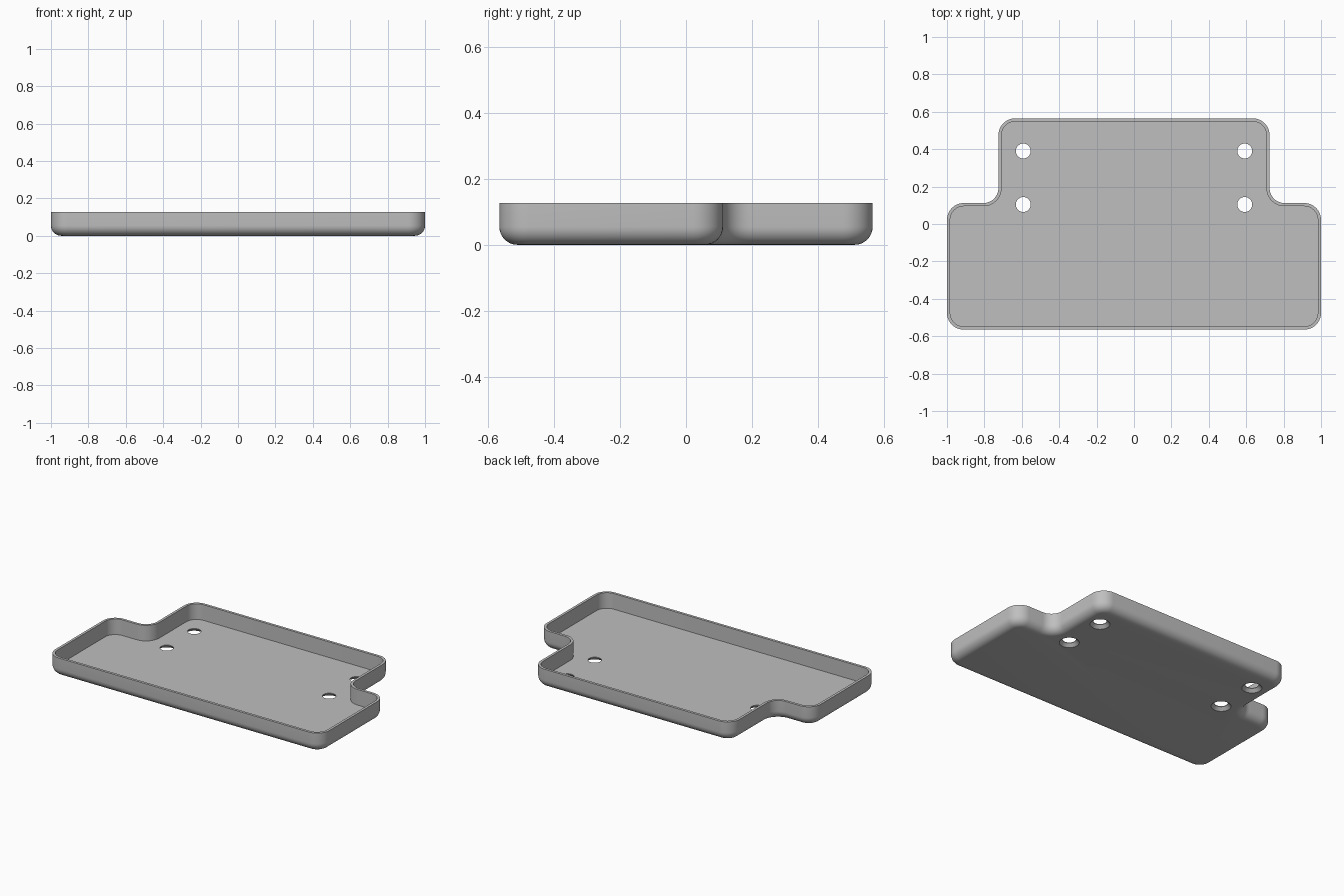
import bpy, bmesh, math

if "Cube" in bpy.data.objects:
    bpy.data.objects.remove(bpy.data.objects["Cube"])

HEIGHT, WALL, FLOOR, FILLET = 0.127, 0.017, 0.024, 0.055
R_OUT, R_IN, SEGS = 0.09, 0.08, 10

grey = bpy.data.materials.new("grey_plastic")
grey.diffuse_color = (0.52, 0.52, 0.52, 1)
grey.use_nodes = True
grey.node_tree.nodes["Principled BSDF"].inputs["Base Color"].default_value = grey.diffuse_color

# Stepped outline: x, y of the sharp corner and whether it turns outward
HALF = [(1.0, -0.565, True), (1.0, 0.112, True), (0.725, 0.112, False), (0.725, 0.565, True)]
CORNERS = HALF + [(-x, y, c) for x, y, c in reversed(HALF)]


def outline(inset):
    """Rounded outline, counter-clockwise, moved inward by inset."""
    pts = []
    n = len(CORNERS)
    for i, (x, y, convex) in enumerate(CORNERS):
        px, py, _ = CORNERS[i - 1]
        nx, ny, _ = CORNERS[(i + 1) % n]
        a = (math.copysign(1, px - x) if abs(px - x) > 1e-6 else 0,
             math.copysign(1, py - y) if abs(py - y) > 1e-6 else 0)
        b = (math.copysign(1, nx - x) if abs(nx - x) > 1e-6 else 0,
             math.copysign(1, ny - y) if abs(ny - y) > 1e-6 else 0)
        r0 = R_OUT if convex else R_IN
        r = r0 - inset if convex else r0 + inset
        cx, cy = x + r0 * (a[0] + b[0]), y + r0 * (a[1] + b[1])
        for k in range(SEGS + 1):
            t = k / SEGS * math.pi / 2
            pts.append((cx - r * (b[0] * math.cos(t) + a[0] * math.sin(t)),
                        cy - r * (b[1] * math.cos(t) + a[1] * math.sin(t))))
    return pts


# Tray: bottom fillet, outer wall, rim, inner wall, floor
profile = []
for k in range(9):
    t = k / 8 * math.pi / 2
    profile.append((FILLET * (1 - math.sin(t)), FILLET * (1 - math.cos(t))))
profile += [(0, HEIGHT), (WALL, HEIGHT), (WALL, FLOOR)]

bm = bmesh.new()
rings = [[bm.verts.new((x, y, z)) for x, y in outline(inset)] for inset, z in profile]
for lo, hi in zip(rings, rings[1:]):
    for i in range(len(lo)):
        j = (i + 1) % len(lo)
        bm.faces.new((lo[i], lo[j], hi[j], hi[i]))
bm.faces.new(rings[0][::-1])
bm.faces.new(rings[-1])
bmesh.ops.recalc_face_normals(bm, faces=bm.faces)
mesh = bpy.data.meshes.new("tray")
bm.to_mesh(mesh)
bm.free()
mesh.materials.append(grey)
tray = bpy.data.objects.new("tray", mesh)
bpy.context.collection.objects.link(tray)

# Countersunk screw holes, wider underneath
bm = bmesh.new()
for hx in (-0.592, 0.592):
    for hy in (0.104, 0.39):
        prev = None
        for r, z in ((0.06, -0.02), (0.06, 0.0), (0.04, 0.02), (0.04, 0.06)):
            ring = [bm.verts.new((hx + r * math.cos(k * math.tau / 32),
                                  hy + r * math.sin(k * math.tau / 32), z)) for k in range(32)]
            if prev:
                for i in range(32):
                    j = (i + 1) % 32
                    bm.faces.new((prev[i], prev[j], ring[j], ring[i]))
            else:
                bm.faces.new(ring[::-1])
            prev = ring
        bm.faces.new(prev)
bmesh.ops.recalc_face_normals(bm, faces=bm.faces)
cut_mesh = bpy.data.meshes.new("hole_cutter")
bm.to_mesh(cut_mesh)
bm.free()
cut_mesh.materials.append(grey)
cutter = bpy.data.objects.new("hole_cutter", cut_mesh)
bpy.context.collection.objects.link(cutter)
cutter.hide_render = True

mod = tray.modifiers.new("screw_holes", 'BOOLEAN')
mod.operation, mod.solver, mod.object = 'DIFFERENCE', 'EXACT', cutter
bpy.context.view_layer.objects.active = tray
tray.select_set(True)
bpy.ops.object.modifier_apply(modifier=mod.name)
bpy.data.objects.remove(cutter)
bpy.ops.object.shade_smooth_by_angle(angle=math.radians(30))
